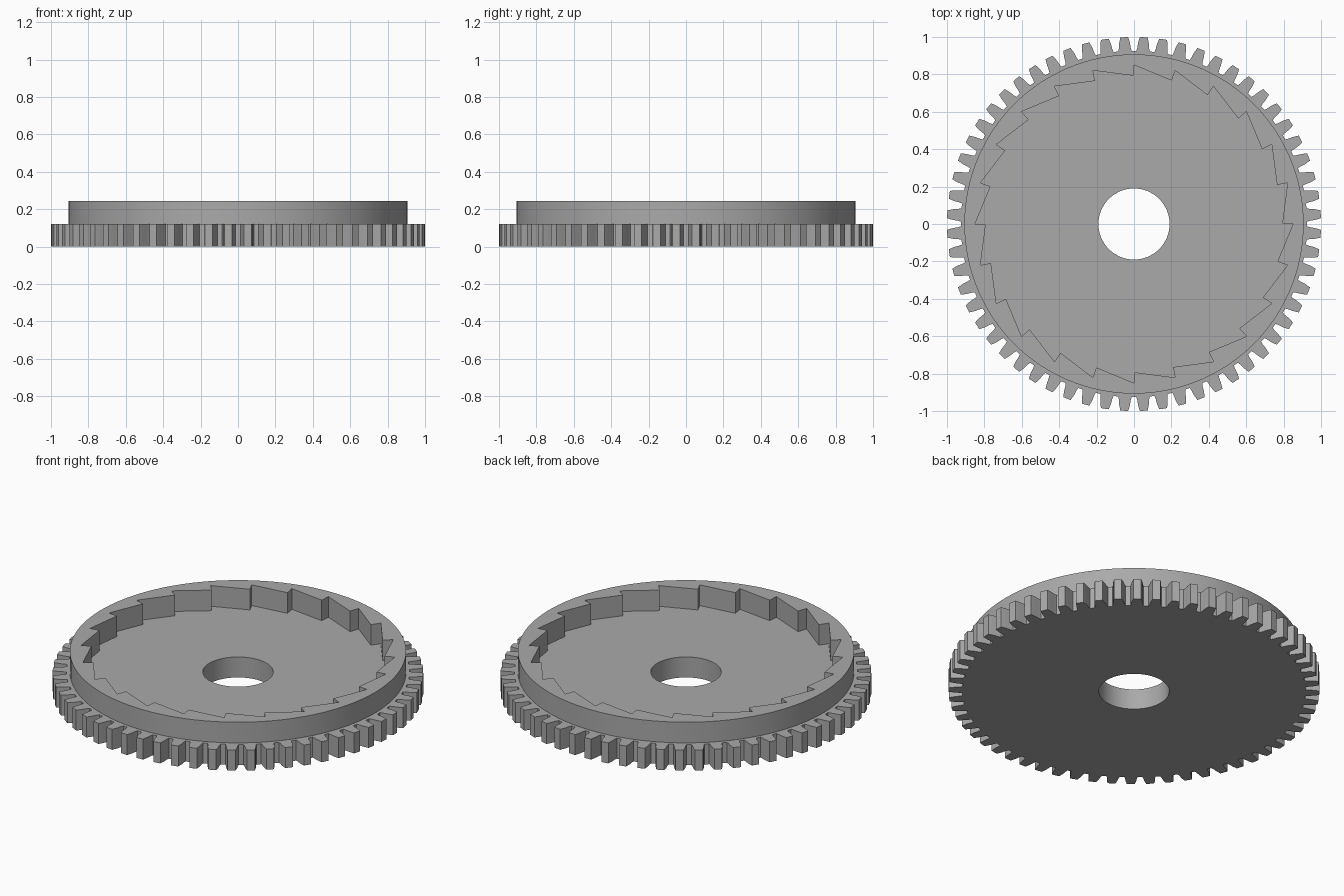
import bpy
import bmesh
from math import sin, cos, tau, radians

old = bpy.data.objects.get("Cube")
if old:
    bpy.data.objects.remove(old, do_unlink=True)

GEAR_TEETH = 60
RATCHET_TEETH = 24
DISC_TOP = 0.122
RIM_TOP = 0.245

steel = bpy.data.materials.new("plain_grey")
steel.use_nodes = True
grey = (0.4, 0.4, 0.4, 1)
steel.diffuse_color = grey
steel.node_tree.nodes["Principled BSDF"].inputs["Base Color"].default_value = grey


def polar(r, a):
    return r * cos(a), r * sin(a)


def circle(r, n):
    return [polar(r, tau * i / n) for i in range(n)]


def plate(name, outer, inner, z0, z1, base=True):
    """Solid between an outer and an inner outline, from z0 up to z1."""
    bm = bmesh.new()
    rims = {z0: [], z1: []}
    for outline in (outer, inner):
        loops = {z: [bm.verts.new((x, y, z)) for x, y in outline] for z in rims}
        n = len(outline)
        for i in range(n):
            j = (i + 1) % n
            low, high = loops[z0], loops[z1]
            quad = (low[i], low[j], high[j], high[i])
            bm.faces.new(quad if outline is outer else quad[::-1])
        for z, loop in loops.items():
            rims[z] += [bm.edges.get((loop[i], loop[(i + 1) % n])) for i in range(n)]
    for z, normal in ((z0, -1), (z1, 1)):
        if z == z1 or base:
            made = bmesh.ops.triangle_fill(bm, edges=rims[z], use_beauty=True,
                                           normal=(0, 0, normal))
            for f in made["geom"]:
                if isinstance(f, bmesh.types.BMFace):
                    f.normal_update()
                    if f.normal.z * normal < 0:
                        f.normal_flip()
    mesh = bpy.data.meshes.new(name)
    bm.to_mesh(mesh)
    bm.free()
    mesh.materials.append(steel)
    ob = bpy.data.objects.new(name, mesh)
    bpy.context.collection.objects.link(ob)
    bpy.ops.object.select_all(action="DESELECT")
    ob.select_set(True)
    bpy.context.view_layer.objects.active = ob
    bpy.ops.object.shade_smooth_by_angle(angle=radians(20))
    return ob


# Spur gear outline: half a tooth flank as (radius, half width), then mirrored
flank = [(0.926, 0.036), (0.94, 0.032), (0.968, 0.029), (1.0, 0.021)]
tooth = [(r, -w) for r, w in flank] + [(r, w) for r, w in reversed(flank)]
gear = [polar(r, tau * (k + 0.5) / GEAR_TEETH + w / r)
        for k in range(GEAR_TEETH) for r, w in tooth]
plate("gear_disc", gear, circle(0.19, 64), 0, DISC_TOP)

# Raised rim with saw teeth cut into its inner wall
saw = []
for k in range(RATCHET_TEETH):
    a = tau * k / RATCHET_TEETH
    saw += [polar(0.85, a), polar(0.793, a + radians(0.3))]
plate("ratchet_rim", circle(0.907, 128), saw, DISC_TOP, RIM_TOP, base=False)
